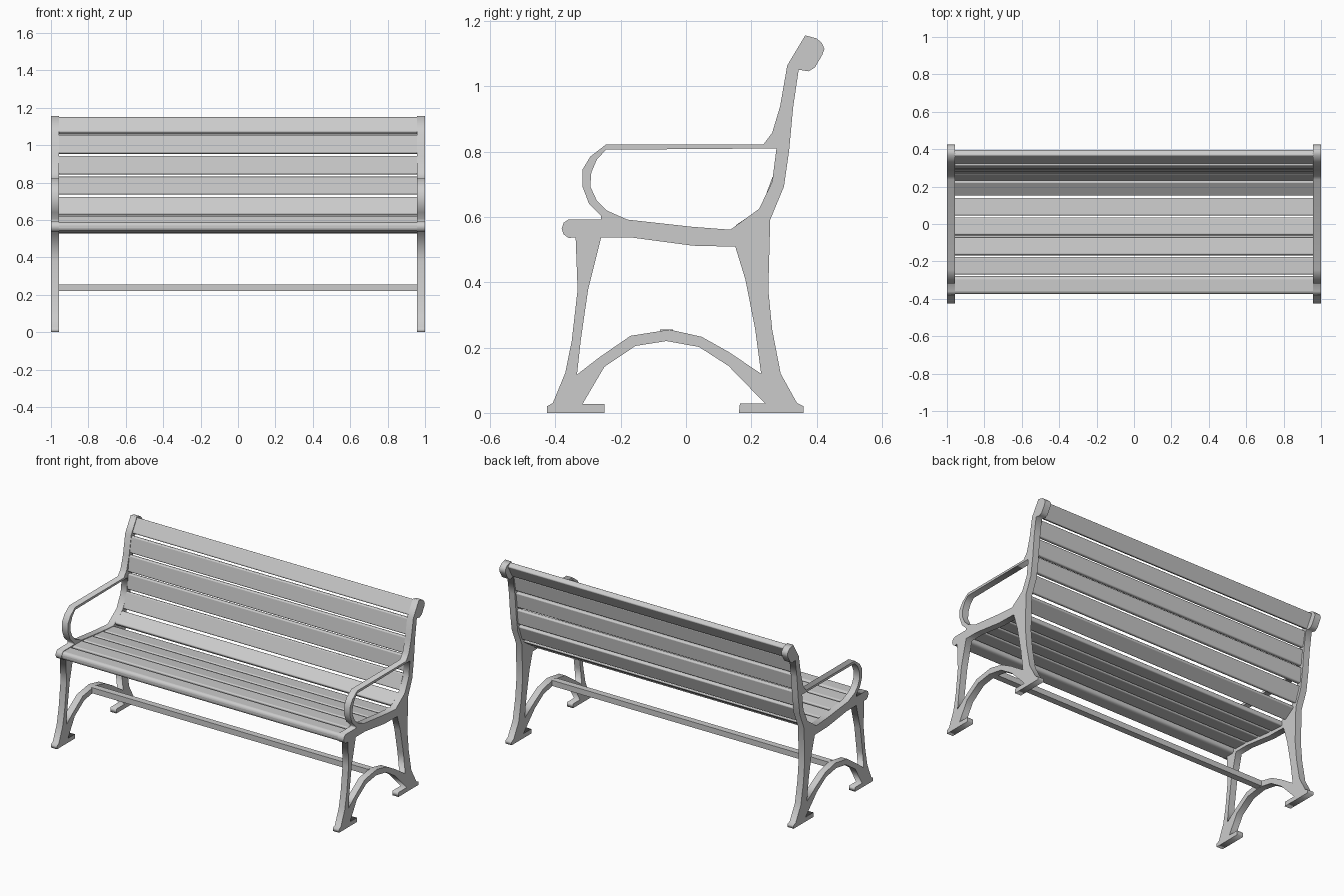
import bpy, math
from mathutils import Vector

if "Cube" in bpy.data.objects:
    bpy.data.objects.remove(bpy.data.objects["Cube"])

# Side frame profile as (y, z) points: silhouette plus two openings
OUTLINE = [(-.426, 0), (-.426, .02), (-.408, .03), (-.37, .122), (-.35, .22), (-.332, .377),
           (-.338, .537), (-.36, .536), (-.375, .547), (-.381, .564), (-.375, .582), (-.36, .592),
           (-.26, .592), (-.26, .604), (-.297, .64), (-.317, .693), (-.317, .745), (-.293, .785),
           (-.245, .822), (.237, .822), (.264, .858), (.288, .938), (.31, 1.064), (.365, 1.156),
           (.4, 1.147), (.416, 1.133), (.424, 1.115), (.418, 1.098), (.395, 1.058), (.375, 1.046),
           (.345, 1.051), (.328, .935), (.316, .806), (.3, .693), (.258, .592), (.252, .377),
           (.264, .255), (.29, .12), (.34, .03), (.36, .02), (.36, 0), (.162, 0), (.165, .028),
           (.243, .028), (.13, .144), (.04, .202), (-.06, .22), (-.155, .205), (-.25, .141),
           (-.317, .027), (-.249, .027), (-.249, 0)]
ARM_OPENING = [(-.245, .806), (.277, .81), (.264, .708), (.224, .625), (.136, .561), (.017, .57),
               (-.18, .592), (-.243, .62), (-.273, .65), (-.293, .693), (-.29, .736), (-.273, .776)]
LEG_OPENING = [(-.26, .537), (-.166, .537), (.022, .512), (.151, .509), (.182, .408), (.212, .255),
               (.23, .12), (.13, .187), (.048, .233), (-.05, .255), (-.17, .236), (-.267, .169),
               (-.334, .117), (-.322, .224), (-.3, .377)]


def side_frame(name, x):
    curve = bpy.data.curves.new(name, 'CURVE')
    curve.dimensions = '2D'
    curve.fill_mode = 'BOTH'
    curve.extrude = .021
    for loop in (OUTLINE, ARM_OPENING, LEG_OPENING):
        s = curve.splines.new('POLY')
        s.points.add(len(loop) - 1)
        for p, (y, z) in zip(s.points, loop):
            p.co = (y, z, 0, 1)
        s.use_cyclic_u = True
    ob = bpy.data.objects.new(name, curve)
    ob.location.x = x
    ob.rotation_euler = (math.pi / 2, 0, math.pi / 2)
    bpy.context.collection.objects.link(ob)
    bpy.ops.object.select_all(action='DESELECT')
    bpy.context.view_layer.objects.active = ob
    ob.select_set(True)
    bpy.ops.object.convert(target='MESH')


def slat(name, a, b, thick, bevel=.007, segments=3):
    """Board whose visible face runs from a to b in the (y, z) plane."""
    a, b = Vector(a), Vector(b)
    d = b - a
    n = Vector((d.y, -d.x)).normalized()          # into the board
    c = (a + b) / 2 + n * thick / 2
    bpy.ops.mesh.primitive_cube_add(size=1, location=(0, c.x, c.y),
                                    rotation=(math.atan2(d.y, d.x), 0, 0))
    ob = bpy.context.object
    ob.name = name
    ob.scale = (1.922, d.length, thick)
    bpy.ops.object.transform_apply(location=False, rotation=False, scale=True)
    if bevel:
        # round only the long edges
        attr = ob.data.attributes.new('bevel_weight_edge', 'FLOAT', 'EDGE')
        for e in ob.data.edges:
            v0, v1 = (ob.data.vertices[i].co for i in e.vertices)
            attr.data[e.index].value = float(abs(v0.x - v1.x) > 1)
        m = ob.modifiers.new('rounded', 'BEVEL')
        m.limit_method = 'WEIGHT'
        m.width, m.segments = bevel, segments
        bpy.ops.object.shade_smooth_by_angle(angle=math.radians(35))


# Cast side frames
side_frame('left_frame', -.979)
side_frame('right_frame', .979)

# Seat boards, front to back
slat('seat_front_slat', (-.375, .588), (-.279, .588), .048, .018, 4)
for i, (a, b) in enumerate([((-.27, .588), (-.177, .587)), ((-.165, .586), (-.07, .576)),
                            ((-.058, .574), (.036, .565)), ((.046, .564), (.14, .558))]):
    slat(f'seat_slat_{i + 1}', a, b, .03)

# Backrest boards, bottom to top
for i, (a, b) in enumerate([((.15, .573), (.224, .623)), ((.231, .631), (.266, .726)),
                            ((.270, .737), (.280, .832)), ((.278, .845), (.291, .943)),
                            ((.294, .957), (.312, 1.055))]):
    slat(f'back_slat_{i + 1}', a, b, .026)
slat('back_top_slat', (.321, 1.071), (.367, 1.152), .035)

# Stretcher bar between the leg arches
slat('stretcher', (-.08, .255), (-.04, .255), .035, 0)
